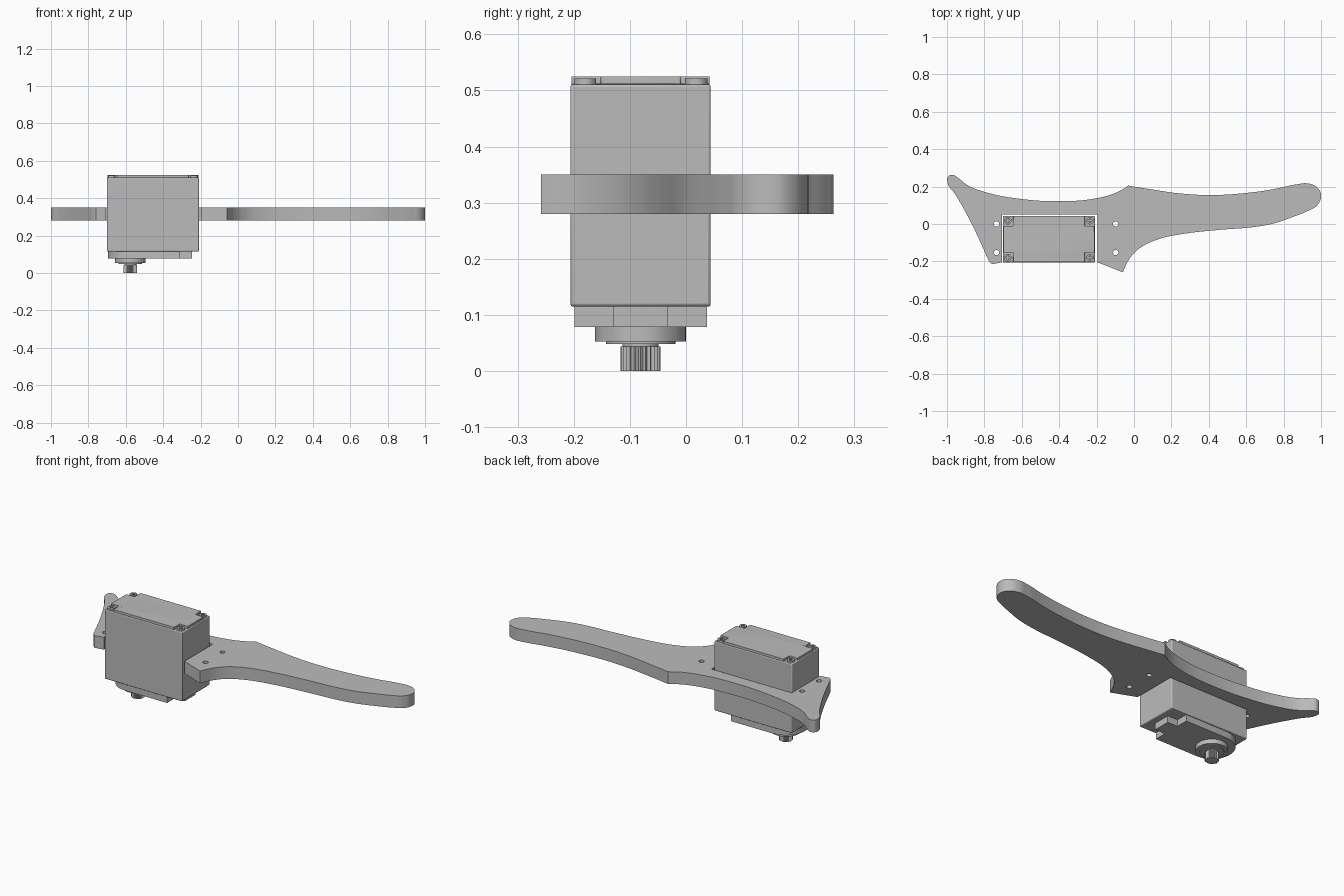
import bpy
import bmesh
import math

if "Cube" in bpy.data.objects:
    bpy.data.objects.remove(bpy.data.objects["Cube"], do_unlink=True)

grey = bpy.data.materials.new("plain grey")
grey.use_nodes = True
grey.diffuse_color = (0.5, 0.5, 0.5, 1)
grey.node_tree.nodes["Principled BSDF"].inputs["Base Color"].default_value = (0.5, 0.5, 0.5, 1)


def prism(name, z0, z1, outline, holes=(), bevel=0):
    """Extrude a closed outline; points are (x, y, corner?) and holes are cut through."""
    curve = bpy.data.curves.new(name, 'CURVE')
    curve.dimensions = '2D'
    curve.fill_mode = 'BOTH'
    curve.extrude = (z1 - z0) / 2
    curve.resolution_u = 8
    for loop in (outline, *holes):
        spline = curve.splines.new('BEZIER')
        spline.bezier_points.add(len(loop) - 1)
        spline.use_cyclic_u = True
        for point, (x, y, corner) in zip(spline.bezier_points, loop):
            point.co = (x, y, 0)
            kind = 'VECTOR' if corner else 'AUTO'
            point.handle_left_type = point.handle_right_type = kind
    obj = bpy.data.objects.new(name, curve)
    bpy.context.collection.objects.link(obj)
    bpy.ops.object.select_all(action='DESELECT')
    obj.select_set(True)
    bpy.context.view_layer.objects.active = obj
    bpy.ops.object.convert(target='MESH')
    obj = bpy.context.object
    obj.name = name
    obj.location.z = (z0 + z1) / 2
    # Weld caps to walls
    bm = bmesh.new()
    bm.from_mesh(obj.data)
    bmesh.ops.remove_doubles(bm, verts=bm.verts, dist=0.00005)
    bmesh.ops.recalc_face_normals(bm, faces=bm.faces)
    bm.to_mesh(obj.data)
    bm.free()
    obj.data.materials.clear()
    obj.data.materials.append(grey)
    bpy.ops.object.shade_smooth_by_angle(angle=math.radians(30))
    if bevel:
        mod = obj.modifiers.new("soft edges", 'BEVEL')
        mod.width = bevel
        mod.segments = 2
        mod.limit_method = 'ANGLE'
        mod.angle_limit = math.radians(50)
    return obj


def corners(*points):
    return [(x, y, True) for x, y in points]


def smooth(*points):
    return [(x, y, False) for x, y in points]


def ring(cx, cy, r, count=8, corner=False, r2=None):
    """Closed loop round a centre; r2 alternates the radius for teeth."""
    return [(cx + (r2 if r2 and i % 2 else r) * math.cos(math.tau * i / count),
             cy + (r2 if r2 and i % 2 else r) * math.sin(math.tau * i / count), corner)
            for i in range(count)]


def plus(cx, cy, hx, hy, nx, ny):
    """Rectangle with its four corners notched out by nx, ny."""
    ix, iy = hx - nx, hy - ny
    quarter = [(hx, iy), (ix, iy), (ix, hy)]
    pts = []
    for sx, sy in ((1, 1), (-1, 1), (-1, -1), (1, -1)):
        part = [(cx + sx * x, cy + sy * y) for x, y in quarter]
        pts += part if sx * sy > 0 else part[::-1]
    return corners(*pts)


# Curved arm plate, with an open pocket for the motor and four screw holes
arm = (smooth((-0.993, 0.255), (-0.97, 0.263), (-0.945, 0.25), (-0.89, 0.208), (-0.80, 0.172),
              (-0.62, 0.136), (-0.38, 0.122), (-0.2, 0.138), (-0.09, 0.170))
       + corners((-0.03, 0.205))
       + smooth((0.1, 0.184), (0.25, 0.163), (0.42, 0.155), (0.6, 0.166), (0.75, 0.187),
                (0.87, 0.212), (0.935, 0.216), (0.985, 0.19), (1.0, 0.15), (0.98, 0.1),
                (0.93, 0.07), (0.85, 0.038), (0.75, 0.004), (0.65, -0.015), (0.45, -0.032),
                (0.25, -0.055), (0.12, -0.085), (0.03, -0.13), (-0.02, -0.18))
       + corners((-0.06, -0.258), (-0.195, -0.205), (-0.195, 0.05), (-0.705, 0.05),
                 (-0.705, -0.205), (-0.76, -0.215), (-0.775, -0.2))
       + smooth((-0.87, 0.005), (-0.95, 0.15), (-0.998, 0.225)))
prism("arm_plate", 0.28, 0.35, arm,
      [ring(x, y, 0.014) for x in (-0.735, -0.098) for y in (0, -0.153)])

# Motor case and its lid with notched corners
CX, CY, HX, HY = -0.455, -0.081, 0.246, 0.125
prism("motor_case", 0.115, 0.511,
      corners((CX - HX, CY - HY), (CX + HX, CY - HY), (CX + HX, CY + HY), (CX - HX, CY + HY)),
      bevel=0.005)
prism("motor_lid", 0.511, 0.525, plus(CX, CY, HX - 0.002, HY - 0.002, 0.052, 0.052), bevel=0.002)

# Cross-head lid screws
for sx in (-1, 1):
    for sy in (-1, 1):
        x, y = CX + sx * (HX - 0.026), CY + sy * (HY - 0.026)
        prism("lid_screw", 0.508, 0.521, ring(x, y, 0.02),
              [plus(x, y, 0.012, 0.012, 0.009, 0.009)], bevel=0.003)

# Gear housing: round at the shaft end, stepped at the other
SX, R = -0.576, 0.118
back = [(SX + R * math.cos(a), CY + R * math.sin(a), False)
        for a in (math.radians(90 + 18 * i) for i in range(1, 10))]
prism("gear_housing", 0.078, 0.116,
      corners((-0.31, CY + R), (SX, CY + R)) + back
      + corners((SX, CY - R), (-0.31, CY - R), (-0.31, CY - 0.049), (-0.247, CY - 0.049),
                (-0.247, CY + 0.049), (-0.31, CY + 0.049)))

# Output bearing and splined shaft
prism("bearing_boss", 0.053, 0.079, ring(SX, CY, 0.081))
prism("bearing_ring", 0.048, 0.054, ring(SX, CY, 0.062))
prism("shaft_neck", 0.042, 0.049, ring(SX, CY, 0.032))
prism("splined_shaft", 0.0, 0.044, ring(SX, CY, 0.036, 50, True, 0.032))
